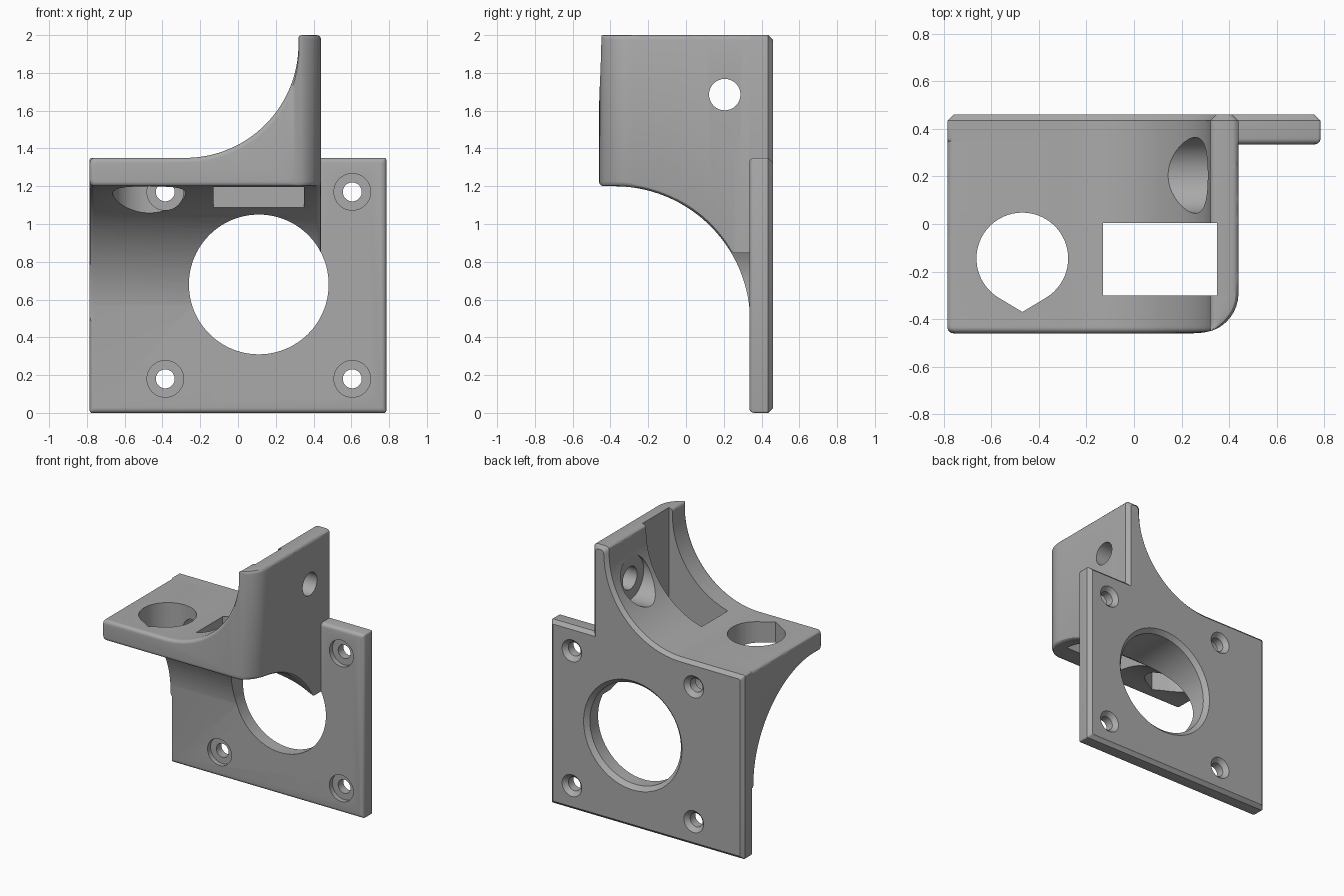
import bpy, bmesh, math
from mathutils import Vector, Matrix

if "Cube" in bpy.data.objects:
    bpy.data.objects.remove(bpy.data.objects["Cube"])

R = 0.025                      # edge rounding
FRONT, BACK = -0.46, 0.46
grey = bpy.data.materials.new("mid_grey")
grey.diffuse_color = (0.40, 0.40, 0.40, 1)
grey.use_nodes = True
grey.node_tree.nodes["Principled BSDF"].inputs["Base Color"].default_value = grey.diffuse_color


def finish(name, bm):
    bmesh.ops.remove_doubles(bm, verts=bm.verts, dist=1e-5)
    bmesh.ops.recalc_face_normals(bm, faces=bm.faces)
    me = bpy.data.meshes.new(name)
    bm.to_mesh(me)
    bm.free()
    ob = bpy.data.objects.new(name, me)
    bpy.context.collection.objects.link(ob)
    me.materials.append(grey)
    return ob


def loft(name, rings):
    """Skin equal-length rings of points and cap both ends."""
    bm = bmesh.new()
    rows = [[bm.verts.new(p) for p in ring] for ring in rings]
    n = len(rows[0])
    for a, b in zip(rows, rows[1:]):
        for i in range(n):
            j = (i + 1) % n
            bm.faces.new((a[i], a[j], b[j], b[i]))
    bm.faces.new(rows[0])
    bm.faces.new(rows[-1])
    return finish(name, bm)


def inset(y, start):
    """Rounded rim at the front, chamfered rim at the back."""
    t = y - start
    if t < R:
        return R - math.sqrt(max(0, R * R - (R - t) ** 2))
    return max(0, y - (BACK - R))


def corner(cx, cz, f, a0, a1):
    return [(cx + f * math.cos(math.radians(a0 + (a1 - a0) * k / 3)),
             cz + f * math.sin(math.radians(a0 + (a1 - a0) * k / 3))) for k in range(4)]


def body_ring(y):
    """Cross-section of shelf, swept wall and underside at depth y."""
    d, t = inset(y, FRONT), y - FRONT
    c = 0.17 - math.sqrt(max(0, 0.17 ** 2 - (0.17 - t) ** 2)) if t < 0.17 else 0
    left, right = -0.785 + d, 0.44 - c - d
    s = min(max(y + 0.38, 0), 0.72)
    low = 0.48 + math.sqrt(0.72 ** 2 - s * s) + d
    cx, cz, rad = -0.28, 1.95, 0.6 + d
    end = math.asin(min(1, (right - cx) / rad))
    arc = [(cx + rad * math.sin(end * k / 32), cz - rad * math.cos(end * k / 32))
           for k in range(33)]
    inner = arc[-1][0]
    w = max(0, right - inner)
    top = 2 - d if w > 1e-4 else arc[-1][1]
    f = min(R, w / 2)
    pts = corner(left + R, low + R, R, 270, 180)
    pts += corner(left + R, 1.35 - d - R, R, 180, 90)
    pts += arc
    pts += corner(inner + f, top - f, f, 180, 90)
    pts += corner(right - f, top - f, f, 90, 0)
    pts += corner(right - R, low + R, R, 0, -90)
    return [(x, y, z) for x, z in pts]


def plate_ring(y):
    d = inset(y, 0.335)
    l, r, b, t, f = -0.785 + d, 0.785 - d, d, 1.35 - d, 0.01
    pts = (corner(l + f, b + f, f, 270, 180) + corner(l + f, t - f, f, 180, 90)
           + corner(r - f, t - f, f, 90, 0) + corner(r - f, b + f, f, 0, -90))
    return [(x, y, z) for x, z in pts]


def lathe(axis, center, stations, n=64):
    """Round cutter: stations are (position along axis, radius)."""
    rings = []
    for p, r in stations:
        ring = []
        for k in range(n):
            u, v = r * math.cos(2 * math.pi * k / n), r * math.sin(2 * math.pi * k / n)
            ring.append((center[0] + u, p, center[1] + v) if axis == "y"
                        else (p, center[0] + u, center[1] + v))
        rings.append(ring)
    return loft("round_cutter", rings)


def prism(pts, z0, z1):
    return loft("prism_cutter", [[(x, y, z) for x, y in pts] for z in (z0, z1)])


def combine(target, tool, op):
    m = target.modifiers.new("combine", "BOOLEAN")
    m.operation, m.solver, m.object = op, "EXACT", tool
    bpy.context.view_layer.objects.active = target
    bpy.ops.object.modifier_apply(modifier=m.name)
    bpy.data.objects.remove(tool)


# shelf and wall body
ys = [FRONT + t for t in (0, .001, .0025, .005, .0075, .01, .0125, .016, .02, .025,
                          .035, .05, .07, .09, .115, .14, .17)]
ys += [-0.38 + 0.72 * math.sin(math.radians(a)) for a in range(10, 91, 3)]
ys += [0.34, BACK - R, BACK]
bracket = loft("bracket", [body_ring(y) for y in ys])

# mounting plate
plate = loft("plate", [plate_ring(0.335 + t) for t in (0, .002, .007, .015, .025, .1, .125)])
combine(bracket, plate, "UNION")

cuts = []
# large opening with chamfered back rim
cuts.append(lathe("y", (0.11, 0.68), [(-0.6, .37), (.43, .37), (.46, .40), (.5, .44)], 96))
# screw holes: front counterbore, back countersink
for x in (-0.385, 0.605):
    for z in (0.18, 1.17):
        y0 = -0.15 if (x < 0 and z > 1) else 0.2
        cuts.append(lathe("y", (x, z), [(y0, .097), (.37, .097), (.37, .05), (.43, .05),
                                        (.46, .08), (.48, .10)], 48))
# rectangular slot
cuts.append(prism([(-.13, -.3), (.35, -.3), (.35, .005), (-.13, .005)], 0.7, 2.2))
# pointed round hole in the shelf
drop = [(-0.47 + .193 * math.sin(a), -0.145 + .193 * math.cos(a))
        for a in (math.radians(-149 + 298 * k / 48) for k in range(49))]
cuts.append(prism(drop + [(-0.47, -0.37)], 0.7, 1.6))
# wall hole with counterbore on the inside
cuts.append(lathe("x", (0.205, 1.685), [(-.1, .16), (.312, .16), (.312, .083), (.6, .083)]))
for c in cuts:
    combine(bracket, c, "DIFFERENCE")

bpy.ops.object.select_all(action="DESELECT")
bracket.select_set(True)
bpy.context.view_layer.objects.active = bracket
bpy.ops.object.shade_smooth_by_angle(angle=math.radians(30))
